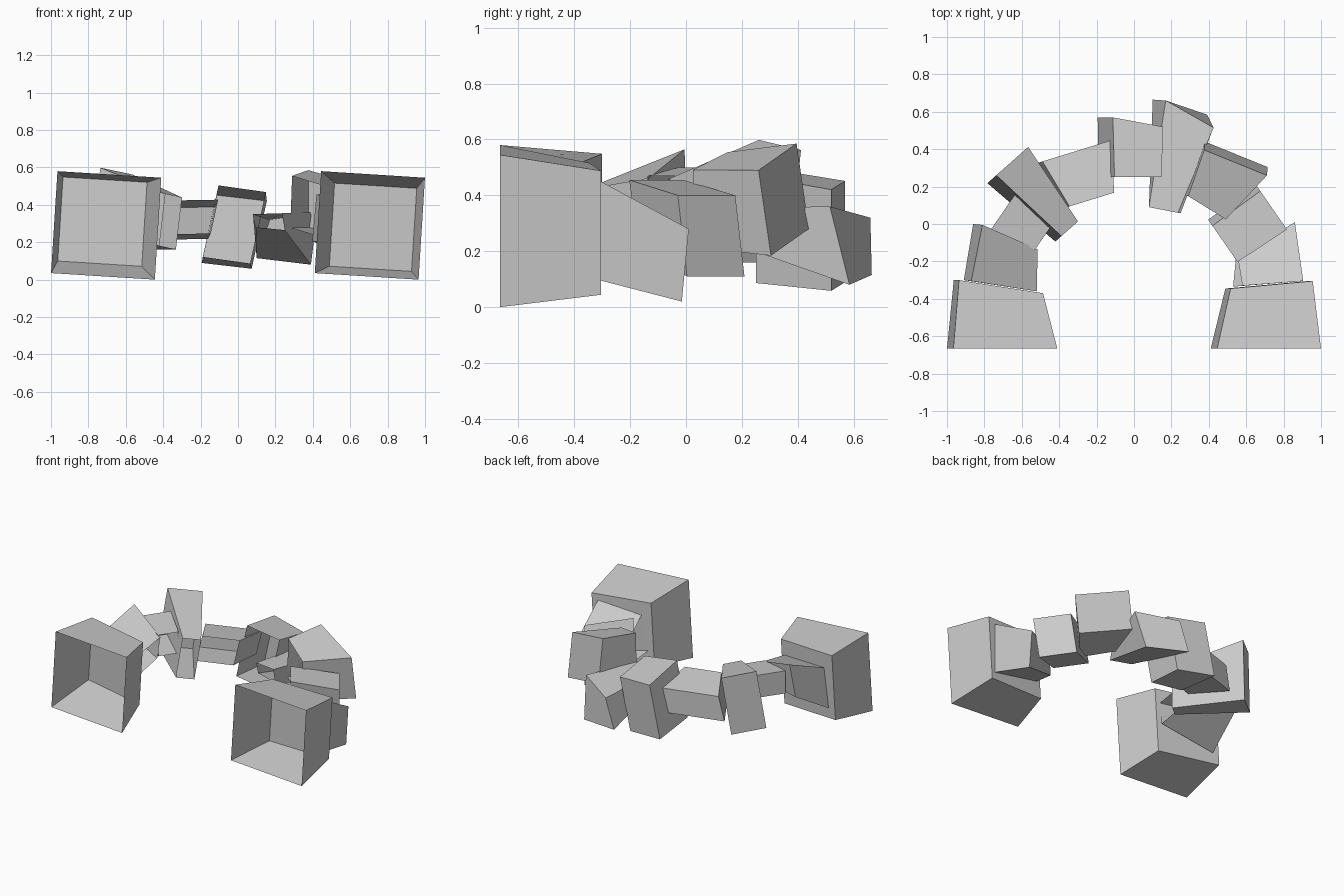
import bpy, bmesh, math
from mathutils import Vector

# single stone colour
grey = bpy.data.materials.new("stone grey")
grey.diffuse_color = (0.6, 0.6, 0.6, 1)


def block(name, near, far):
    """Four walls and a far cap; the near end stays open."""
    bm = bmesh.new()
    near = [bm.verts.new(p) for p in near]
    far = [bm.verts.new(p) for p in far]
    for i in range(4):
        j = (i + 1) % 4
        bm.faces.new((near[i], near[j], far[j], far[i]))
    bm.faces.new(far[::-1])
    bmesh.ops.recalc_face_normals(bm, faces=bm.faces)
    me = bpy.data.meshes.new(name)
    bm.to_mesh(me)
    bm.free()
    me.materials.append(grey)
    bpy.context.collection.objects.link(bpy.data.objects.new(name, me))


def stone(name, inner, outer, iw, ih, ow, oh, roll=0, skew=0, lean=0, tip=0, axis=None):
    """Tapered block; skew and tip slant the closed end, lean shears it sideways."""
    inner, outer = Vector(inner), Vector(outer)
    a = Vector(axis) if axis else (outer - inner).normalized()
    up = Vector((0, 0, 1))
    w0 = a.cross(up).normalized()
    r = math.radians(roll)
    w = w0 * math.cos(r) - up * math.sin(r)
    h = up * math.cos(r) + w0 * math.sin(r)
    corners = [(-1, -1), (1, -1), (1, 1), (-1, 1)]
    near = [inner + w * (x * iw / 2 + z * lean) + h * z * ih / 2 for x, z in corners]
    far = [outer + w * (x * ow / 2 + z * lean) + h * z * oh / 2 + a * (x * skew + z * tip)
           for x, z in corners]
    block(name, near, far)


# footing blocks, open at the foot of the arch
stone("left_footing", (-0.705, -0.665, 0.29), (-0.725, -0.335, 0.31),
      0.556, 0.546, 0.45, 0.45, 3.6, -0.035, axis=(0, 1, 0))
stone("right_footing", (0.705, -0.665, 0.29), (0.722, -0.325, 0.28),
      0.556, 0.546, 0.44, 0.445, 3.6, 0.02, axis=(0, 1, 0))

# springer stones resting on the footings (inner corners, outer corners)
block("left_springer",
      [(-0.53, -0.355, 0.27), (-0.53, -0.15, 0.31), (-0.515, -0.135, 0.46), (-0.52, -0.36, 0.42)],
      [(-0.91, -0.30, 0.17), (-0.86, 0.0, 0.35), (-0.81, -0.005, 0.565), (-0.87, -0.305, 0.445)])
block("right_springer",
      [(0.545, -0.18, 0.15), (0.53, -0.335, 0.18), (0.58, -0.33, 0.42), (0.555, -0.18, 0.34)],
      [(0.86, -0.015, 0.02), (0.905, -0.305, 0.095), (0.905, -0.305, 0.45), (0.86, 0.01, 0.28)])

# wedge stone right of the crown, strongly twisted
block("crown_wedge",
      [(0.095, 0.09, 0.28), (0.25, 0.06, 0.265), (0.235, 0.06, 0.355), (0.08, 0.09, 0.35)],
      [(0.10, 0.665, 0.115), (0.39, 0.585, 0.08), (0.425, 0.515, 0.36), (0.17, 0.66, 0.32)])

# remaining arch stones from left to right:
# inner centre, outer centre, inner w/h, outer w/h, roll, skew, lean, tip
arch = [
    ((-0.49, -0.08, 0.395), (-0.70, 0.065, 0.42), 0.14, 0.15, 0.22, 0.16, 0, 0, 0, 0),
    ((-0.36, -0.04, 0.31), (-0.675, 0.315, 0.378), 0.12, 0.28, 0.23, 0.41, 9, 0, 0, 0),
    ((-0.245, 0.125, 0.335), (-0.325, 0.385, 0.30), 0.25, 0.18, 0.385, 0.17, -1, 0, 0.022, 0),
    ((-0.02, 0.25, 0.295), (-0.02, 0.545, 0.255), 0.255, 0.39, 0.27, 0.37, 8, -0.025, 0.015, 0),
    ((0.385, 0.09, 0.385), (0.545, 0.35, 0.385), 0.245, 0.27, 0.37, 0.30, 15, 0.03, -0.03, -0.02),
    ((0.475, -0.09, 0.33), (0.735, 0.09, 0.255), 0.235, 0.25, 0.25, 0.29, 0, 0, 0.02, 0),
]
for i, spec in enumerate(arch):
    stone(f"arch_stone_{i + 1}", *spec)
